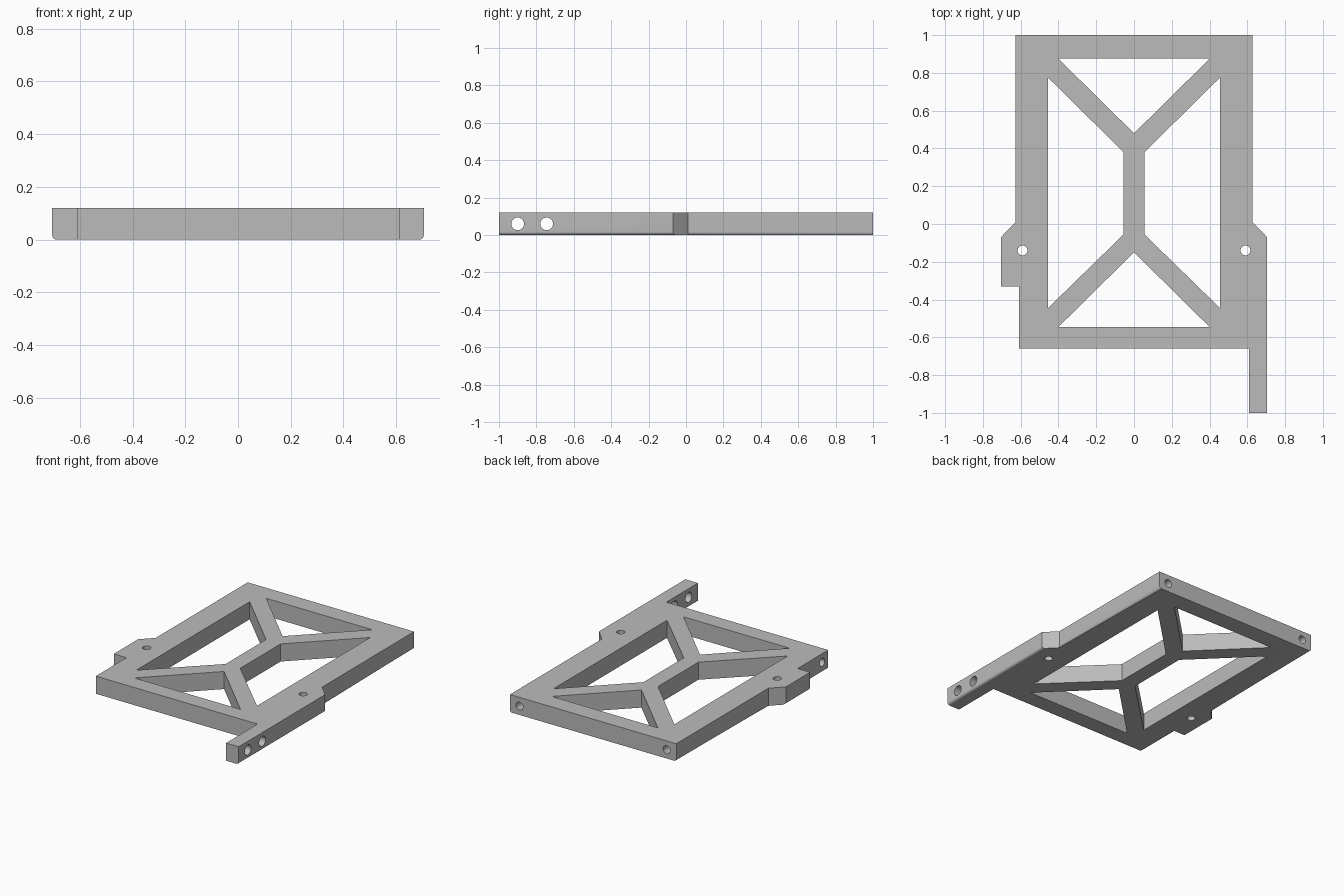
import bpy
import bmesh
from mathutils import Vector, Matrix

cube = bpy.data.objects.get("Cube")
if cube:
    bpy.data.objects.remove(cube, do_unlink=True)

HEIGHT = 0.12
MID = HEIGHT / 2

grey = bpy.data.materials.new("light_grey")
grey.use_nodes = True
colour = (0.5, 0.5, 0.5, 1)
grey.diffuse_color = colour
grey.node_tree.nodes["Principled BSDF"].inputs["Base Color"].default_value = colour


def add_prism(bm, outline, bottom, top):
    """Extrude an outline in the ground plane into a closed solid."""
    base = bm.faces.new([bm.verts.new((x, y, bottom)) for x, y in outline])
    result = bmesh.ops.extrude_face_region(bm, geom=[base], use_keep_orig=True)
    moved = [v for v in result["geom"] if isinstance(v, bmesh.types.BMVert)]
    bmesh.ops.translate(bm, verts=moved, vec=(0, 0, top - bottom))
    bmesh.ops.recalc_face_normals(bm, faces=bm.faces)


def add_bore(bm, start, end, radius):
    """Round cutter running from start to end."""
    start, end = Vector(start), Vector(end)
    axis = end - start
    turn = axis.to_track_quat("Z", "Y").to_matrix().to_4x4()
    bmesh.ops.create_cone(
        bm, cap_ends=True, segments=28, radius1=radius, radius2=radius,
        depth=axis.length, matrix=Matrix.Translation((start + end) / 2) @ turn)


def make_object(name, bm):
    mesh = bpy.data.meshes.new(name)
    bm.to_mesh(mesh)
    bm.free()
    obj = bpy.data.objects.new(name, mesh)
    bpy.context.collection.objects.link(obj)
    mesh.materials.append(grey)
    return obj


# Plate with side tabs and the long front arm
outline = [
    (-0.61, -0.66), (0.61, -0.66), (0.61, -1), (0.705, -1),
    (0.705, -0.07), (0.627, 0.01), (0.627, 1), (-0.627, 1),
    (-0.627, 0.01), (-0.705, -0.07), (-0.705, -0.33), (-0.61, -0.33)]
bm = bmesh.new()
add_prism(bm, outline, 0, HEIGHT)

# Rounded lower edges along the outer sides
outer = [e for e in bm.edges
         if all(v.co.z < 0.001 and abs(v.co.x) > 0.62 for v in e.verts)
         and abs(e.verts[0].co.x - e.verts[1].co.x) < 0.001]
bmesh.ops.bevel(bm, geom=outer, offset=0.017, segments=5, profile=0.5,
                affect="EDGES", clamp_overlap=True)
frame = make_object("bracket_frame", bm)

# Windows that leave the Y-shaped braces standing
side = [(0.455, 0.775), (0.055, 0.38), (0.055, -0.055), (0.455, -0.445)]
windows = [
    [(-0.4, 0.875), (0.4, 0.875), (0, 0.48)],
    [(-0.4, -0.545), (0.4, -0.545), (0, -0.15)],
    side, [(-x, y) for x, y in side]]
bm = bmesh.new()
for window in windows:
    add_prism(bm, window, -0.1, HEIGHT + 0.1)

# Screw holes: vertical, rear, arm and left side
for s in (-1, 1):
    add_bore(bm, (s * 0.59, -0.14, -0.1), (s * 0.59, -0.14, 0.3), 0.026)
    add_bore(bm, (s * 0.555, 0.8, MID), (s * 0.555, 1.1, MID), 0.027)
for y in (-0.9, -0.745):
    add_bore(bm, (0.5, y, MID), (0.8, y, MID), 0.034)
add_bore(bm, (-0.7, -0.595, MID), (-0.42, -0.595, MID), 0.027)
cutter = make_object("hole_cutter", bm)
cutter.hide_render = True

# Apply the cuts
cut = frame.modifiers.new("holes", "BOOLEAN")
cut.operation = "DIFFERENCE"
cut.solver = "EXACT"
cut.object = cutter
bpy.ops.object.select_all(action="DESELECT")
frame.select_set(True)
bpy.context.view_layer.objects.active = frame
bpy.ops.object.modifier_apply(modifier=cut.name)
bpy.data.objects.remove(cutter, do_unlink=True)
bpy.ops.object.shade_smooth_by_angle()
